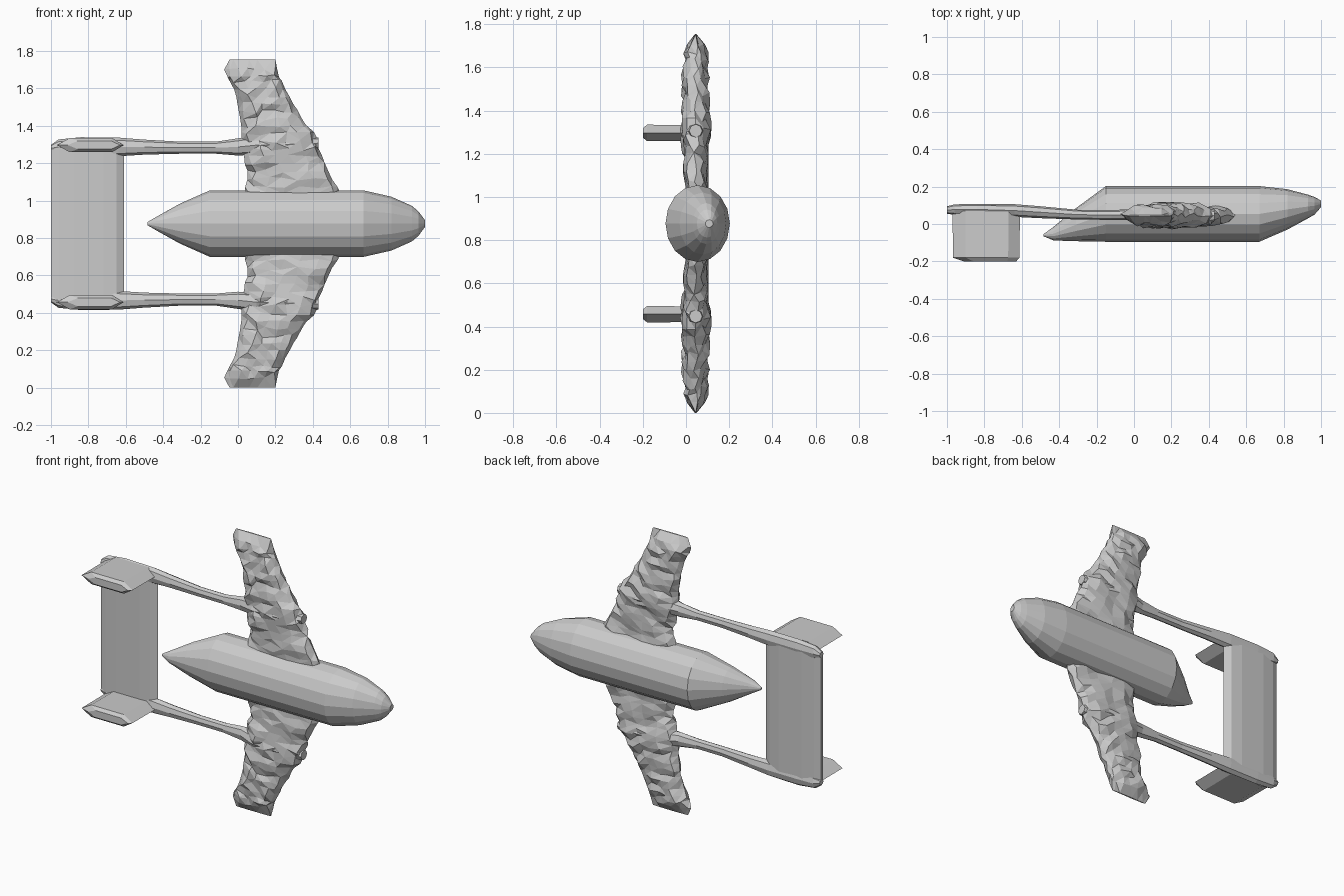
import bpy, bmesh, math, random
from mathutils import Vector

random.seed(4)
MID = 0.877  # height of the symmetry plane; all parts are modelled relative to it


def loft(name, rings, mirror=False):
    """Skin a list of equal-length rings, close both ends, optionally mirror in z."""
    bm = bmesh.new()
    vs = [[bm.verts.new(p) for p in ring] for ring in rings]
    n = len(vs[0])
    for a, b in zip(vs, vs[1:]):
        for i in range(n):
            bm.faces.new((a[i], a[(i + 1) % n], b[(i + 1) % n], b[i]))
    bm.faces.new(vs[0])
    bm.faces.new(vs[-1])
    bmesh.ops.recalc_face_normals(bm, faces=bm.faces)
    mesh = bpy.data.meshes.new(name)
    bm.to_mesh(mesh)
    bm.free()
    ob = bpy.data.objects.new(name, mesh)
    ob.location.z = MID
    bpy.context.collection.objects.link(ob)
    if mirror:
        m = ob.modifiers.new("mirror", "MIRROR")
        m.use_axis = (False, False, True)
        m.use_mirror_merge = False
    return ob


def oval(x, y, ry, z, rz, n):
    return [(x, y + ry * math.cos(2 * math.pi * i / n),
             z + rz * math.sin(2 * math.pi * i / n)) for i in range(n)]


# fuselage: x, lower y, upper y, half height
body = [(-0.485, -0.065, -0.055, 0.008), (-0.43, -0.088, -0.015, 0.04),
        (-0.31, -0.092, 0.085, 0.107), (-0.15, -0.095, 0.203, 0.178),
        (0.67, -0.095, 0.203, 0.178), (0.82, -0.03, 0.186, 0.144),
        (0.93, 0.03, 0.157, 0.095), (0.965, 0.05, 0.145, 0.065),
        (1.0, 0.09, 0.125, 0.018)]
loft("fuselage", [oval(x, (a + b) / 2, (b - a) / 2, 0, rz, 16) for x, a, b, rz in body])

# wing: distance from centre, rear x, front x, half thickness
plan = [(0.0, 0.03, 0.56, 0.05), (0.18, 0.03, 0.545, 0.05), (0.26, 0.055, 0.49, 0.054),
        (0.34, 0.035, 0.455, 0.058), (0.40, 0.02, 0.43, 0.064), (0.467, 0.02, 0.425, 0.066),
        (0.50, 0.02, 0.38, 0.06), (0.58, 0.01, 0.33, 0.058), (0.69, -0.01, 0.265, 0.058),
        (0.79, -0.055, 0.222, 0.05), (0.825, -0.075, 0.21, 0.036), (0.877, -0.045, 0.20, 0.004)]
# cross-section: fraction of chord, fraction of thickness
foil = [(0, 0.05), (0.08, 0.6), (0.25, 0.95), (0.42, 1), (0.6, 1), (0.78, 0.9), (0.94, 0.6), (1, 0.05)]
outline = foil + [(u, -v) for u, v in reversed(foil[1:-1])]


def station(h):
    for a, b in zip(plan, plan[1:]):
        if h <= b[0] + 1e-6:
            t = (h - a[0]) / (b[0] - a[0])
            return [p + (q - p) * t for p, q in zip(a, b)]


def wing_ring(h):
    _, x0, x1, th = station(h)
    k = min(1, th / 0.05)
    ring = []
    for u, v in outline:
        j = [random.uniform(-1, 1) * k for _ in range(3)]
        edge = 0.3 if u in (0, 1) else 1
        ring.append((x0 + (x1 - x0) * u + 0.012 * j[0] * edge,
                     0.045 + th * v + 0.013 * j[1],
                     h + 0.01 * j[2] * (0 if h > 0.87 else 1)))
    return ring


heights = [0.04 * i for i in range(20)] + [0.79, 0.825, 0.877]
wing = loft("wing", [wing_ring(h) for h in heights], True)
wing.modifiers.new("crumple", "TRIANGULATE")

# tail booms: x, y centre, y half, z centre, z half
boom = [(-1.0, 0.075, 0.02, 0.403, 0.018), (-0.96, 0.077, 0.028, 0.41, 0.04),
        (-0.84, 0.078, 0.03, 0.41, 0.052), (-0.64, 0.072, 0.034, 0.41, 0.05),
        (-0.5, 0.063, 0.032, 0.409, 0.04), (-0.3, 0.05, 0.026, 0.406, 0.032),
        (-0.12, 0.048, 0.026, 0.406, 0.032), (0.0, 0.05, 0.03, 0.41, 0.046),
        (0.1, 0.045, 0.06, 0.42, 0.05), (0.3, 0.045, 0.064, 0.425, 0.045),
        (0.43, 0.045, 0.03, 0.43, 0.03)]
loft("tail_boom", [oval(x, y, ry, z, rz, 8) for x, y, ry, z, rz in boom], True)

# fins: hexagonal plates reaching forward from the boom ends
hexa = [(-1, 0), (-0.62, 1), (0.66, 1), (1, 0), (0.66, -1), (-0.62, -1)]


def fin_ring(y, cx, hx, cz, hz):
    return [(cx + hx * u, y, cz + hz * v) for u, v in hexa]


loft("tail_fin", [fin_ring(0.07, -0.79, 0.18, 0.42, 0.036),
                  fin_ring(-0.18, -0.79, 0.178, 0.42, 0.038),
                  fin_ring(-0.2, -0.77, 0.14, 0.42, 0.022)], True)

# tailplane: lens-shaped panel between the booms
lens = [(-1.0, 0.06), (-0.96, 0.048), (-0.88, 0.045), (-0.72, 0.045), (-0.65, 0.05), (-0.61, 0.07),
        (-0.65, 0.095), (-0.72, 0.104), (-0.88, 0.104), (-0.96, 0.095), (-1.0, 0.08)]
loft("tailplane", [[(x, y, z) for x, y in lens] for z in (-0.405, 0.405)])
